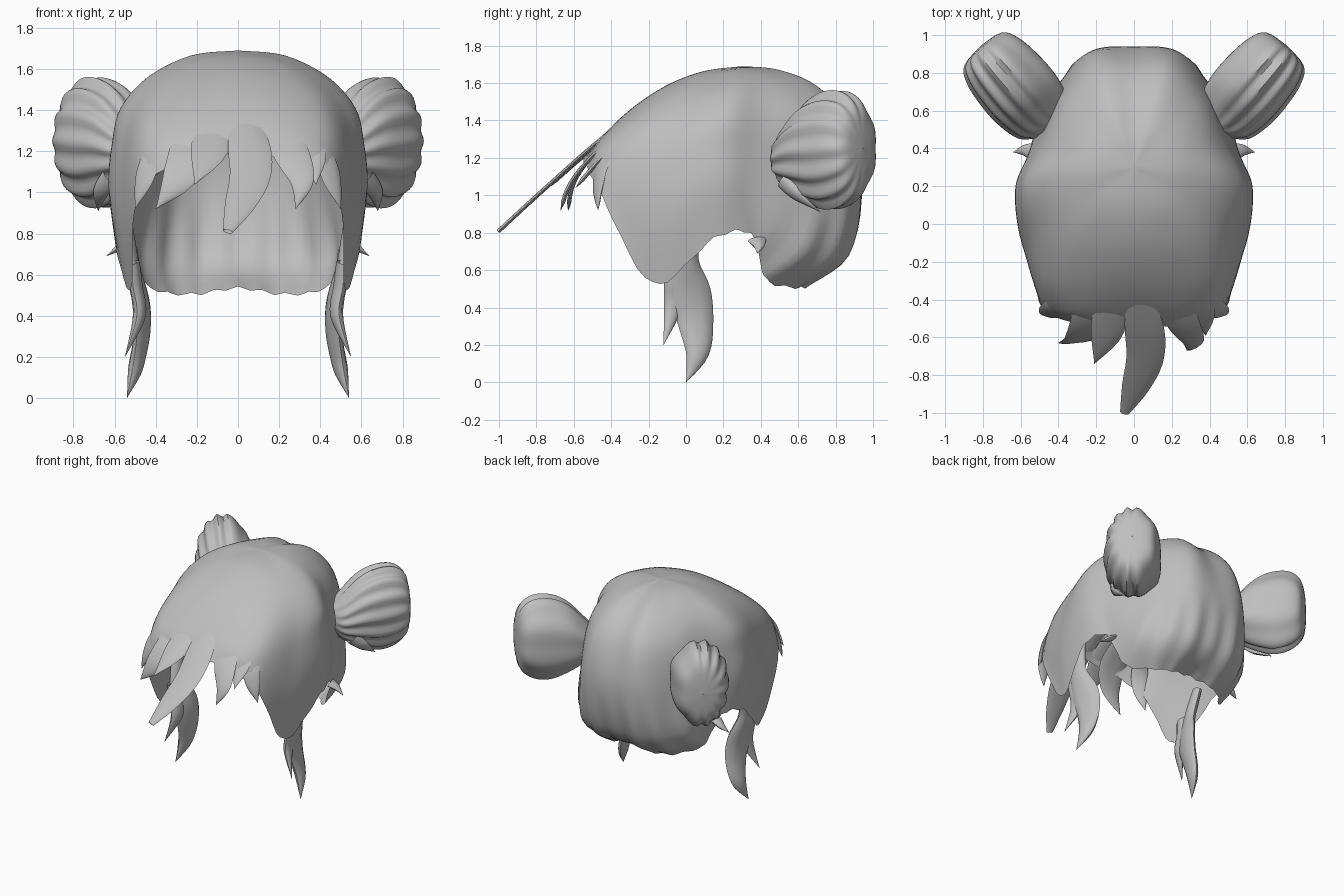
import bpy, bmesh, math
from mathutils import Vector

if "Cube" in bpy.data.objects:
    bpy.data.objects.remove(bpy.data.objects["Cube"])

mat = bpy.data.materials.new("hair_grey")
mat.diffuse_color = (0.52, 0.52, 0.52, 1)
mat.use_nodes = True
mat.node_tree.nodes["Principled BSDF"].inputs["Base Color"].default_value = mat.diffuse_color


def spline(pts, t):
    """Catmull-Rom point at parameter t (0 .. len-1), ends clamped."""
    n = len(pts) - 1
    i = min(int(t), n - 1)
    f = t - i
    a, b, c, d = (Vector(pts[min(max(k, 0), n)]) for k in (i - 1, i, i + 1, i + 2))
    return 0.5 * (2 * b + (c - a) * f + (2 * a - 5 * b + 4 * c - d) * f * f
                  + (3 * b - a - 3 * c + d) * f ** 3)


def skin(name, rings, angle=50):
    """Join closed rings of points into one smooth surface."""
    bm = bmesh.new()
    vr = [[bm.verts.new(p) for p in r] for r in rings]
    for r0, r1 in zip(vr, vr[1:]):
        n = len(r0)
        for i in range(n):
            j = (i + 1) % n
            bm.faces.new((r0[i], r0[j], r1[j], r1[i]))
    bmesh.ops.remove_doubles(bm, verts=bm.verts, dist=0.0004)
    bmesh.ops.recalc_face_normals(bm, faces=bm.faces)
    me = bpy.data.meshes.new(name)
    bm.to_mesh(me)
    bm.free()
    me.materials.append(mat)
    ob = bpy.data.objects.new(name, me)
    bpy.context.collection.objects.link(ob)
    bpy.ops.object.select_all(action='DESELECT')
    ob.select_set(True)
    bpy.context.view_layer.objects.active = ob
    bpy.ops.object.shade_smooth_by_angle(angle=math.radians(angle))
    return ob


def lock(name, path, across, thick, side=1):
    """Tapered strand: path of (x, y, z, half width), flat along 'across'."""
    steps, rings = 5 * (len(path) - 1), []
    ctr = [Vector(p[:3]) for p in path]
    wid = [(p[3], 0, 0) for p in path]
    for k in range(steps + 1):
        t = k / 5
        c, w = spline(ctr, t), max(spline(wid, t).x, 0.001)
        tan = spline(ctr, min(t + .1, len(path) - 1)) - spline(ctr, max(t - .1, 0))
        W = Vector(across)
        W = (W - tan * (W.dot(tan) / tan.length_squared)).normalized()
        N = tan.cross(W).normalized()
        th = min(thick, w * 0.6)
        ring = []
        for i in range(10):
            a = math.tau * i / 10
            p = c + W * (w * math.cos(a)) + N * (th * math.sin(a))
            ring.append((p.x * side, p.y, p.z))
        rings.append(ring)
    return skin(name, rings)


# Hair cap: half meridians from the front round to the back, crown to hem
crown = (0, .3, 1.69)
half = [
    [(0, .1, 1.665), (0, -.08, 1.6), (0, -.23, 1.51), (0, -.36, 1.405), (0, -.47, 1.29), (0, -.55, 1.19)],
    [(.13, .1, 1.655), (.26, -.06, 1.57), (.36, -.2, 1.46), (.42, -.34, 1.33), (.43, -.45, 1.19), (.46, -.47, 1.04)],
    [(.2, .17, 1.655), (.39, .08, 1.56), (.52, 0, 1.41), (.57, -.09, 1.2), (.58, -.15, .9), (.52, -.18, .53)],
    [(.23, .27, 1.665), (.44, .25, 1.56), (.57, .21, 1.41), (.61, .18, 1.25), (.63, .17, 1.05), (.6, .15, .77)],
    [(.21, .37, 1.665), (.38, .4, 1.56), (.48, .41, 1.4), (.53, .4, 1.2), (.56, .37, 1.0), (.55, .35, .79)],
    [(.15, .46, 1.665), (.29, .58, 1.56), (.38, .66, 1.38), (.41, .71, 1.05), (.46, .64, .72), (.44, .43, .55)],
    [(.08, .5, 1.67), (.15, .7, 1.58), (.2, .86, 1.38), (.24, .91, 1.05), (.25, .84, .68), (.23, .62, .505)],
    [(0, .48, 1.665), (0, .68, 1.58), (0, .85, 1.4), (0, .94, 1.06), (0, .86, .68), (0, .62, .535)],
]
mirrored = [[(-x, y, z) for x, y, z in m] for m in half[6:0:-1]]
loop = [[crown] + m for m in half + mirrored]
SUB = 8
cap = []
for j in range(6 * 5 + 1):
    t = j / 5
    level = [spline(m, t) for m in loop]
    level = level[-2:] + level + level[:3]
    ring = []
    for i in range(14 * SUB):
        m = i / SUB
        p = spline(level, m + 2)
        back = max(0, 1 - abs(m - 7) / 3)
        # gathered pleats on the lower back, fading towards the crown
        low = min(max((1.05 - p.z) / .3, 0), 1)
        k = 1 + .022 * low * min(back * 3, 1) * math.cos(math.tau * 1.5 * (m - 7))
        if back:
            p.x *= k
            p.y = .45 + (p.y - .45) * k
        # ragged hem
        if t > 5.5:
            p.z += .015 * math.cos(math.tau * 2 * m) * (t - 5.5)
        ring.append(p)
    cap.append(ring)
skin("hair_cap", cap, 60)

# Side buns: (distance along axis, half width, half height, centre height)
profile = [(0, .11, .1, 1.2), (.06, .17, .16, 1.2), (.19, .2, .26, 1.23), (.33, .2, .31, 1.24),
           (.46, .18, .29, 1.25), (.54, .13, .2, 1.25), (.56, .002, .002, 1.25)]
axis, out = Vector((.66, .75, 0)), Vector((.75, -.66, 0))
for side, tag in ((1, "right"), (-1, "left")):
    rings = []
    for k in range(6 * 4 + 1):
        t = k / 4
        s = spline([q[:3] for q in profile], t)
        zc = spline([(q[3], 0, 0) for q in profile], t).x
        fade = min(t, 1, max(0, (6 - t) / 1.2))
        ring = []
        for i in range(84):
            a = math.tau * i / 84
            # fine fan pleats outside, broad folds behind
            front = math.cos(a) > -.1
            f = .05 * math.cos(14 * a) if front else .03 * math.cos(7 * a)
            r = 1 + f * fade
            p = Vector((.44, .525, zc)) + axis * s.x + out * (s.y * r * math.cos(a))
            p.z += s.z * r * math.sin(a)
            ring.append((p.x * side, p.y, p.z))
        rings.append(ring)
    skin("bun_" + tag, rings, 50)

    # Loose ends under the bun and at the nape
    lock("bun_end_" + tag, [(.62, .52, 1.08, .05), (.67, .6, 1.0, .04), (.68, .72, .91, 0)], (.7, .7, 0), .03, side)
    lock("nape_tip_" + tag, [(.53, .38, .76, .05), (.58, .39, .73, .03), (.64, .38, .69, 0)], (0, 1, 0), .02, side)

    # Long locks in front of the ears
    lock("side_lock_" + tag,
         [(.55, .05, .88, .05), (.52, .0, .66, .07), (.475, .02, .48, .115), (.465, .05, .33, .1),
          (.495, .06, .16, .065), (.54, 0, 0, 0)], (-.25, 1, 0), .035, side)
    lock("side_lock_small_" + tag,
         [(.51, -.08, .66, .05), (.495, -.06, .54, .06), (.48, -.07, .4, .05), (.55, -.12, .2, 0)],
         (-.25, 1, 0), .03, side)
    # Temple strands
    lock("temple_lock_" + tag,
         [(.36, -.34, 1.29, .05), (.42, -.44, 1.17, .06), (.46, -.47, 1.05, .05), (.5, -.47, .92, 0)],
         (.8, .5, 0), .012, side)

# Fringe strands
fringe = {
    "fringe_centre": [(0, -.27, 1.45, .04), (.05, -.52, 1.245, .1), (.06, -.7, 1.085, .1),
                      (.01, -.86, .94, .075), (-.05, -1, .81, .025)],
    "fringe_left_long": [(-.22, -.3, 1.37, .08), (-.22, -.49, 1.22, .11), (-.29, -.6, 1.07, .08), (-.4, -.63, .92, 0)],
    "fringe_left_short": [(-.12, -.33, 1.38, .07), (-.14, -.56, 1.2, .09), (-.21, -.74, 1.04, 0)],
    "fringe_right_long": [(.2, -.31, 1.37, .08), (.25, -.5, 1.21, .09), (.31, -.62, 1.06, .06), (.28, -.67, .92, 0)],
    "fringe_right_short": [(.3, -.3, 1.35, .07), (.36, -.47, 1.18, .07), (.38, -.59, 1.04, 0)],
}
for name, path in fringe.items():
    lock(name, path, (1, 0, 0), .012)
